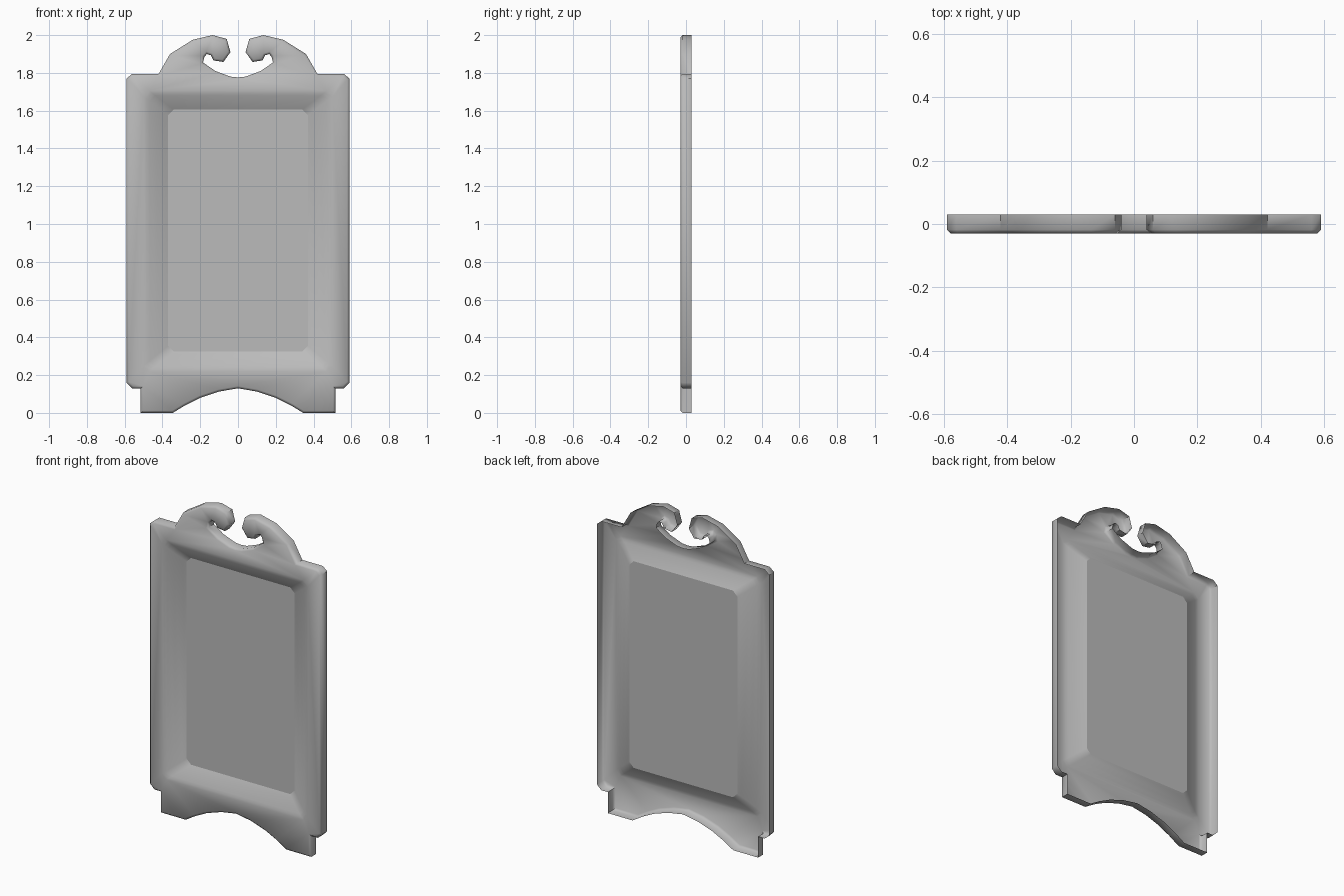
import bpy, bmesh, math
from mathutils import Vector

cube = bpy.data.objects.get("Cube")
if cube:
    bpy.data.objects.remove(cube, do_unlink=True)

FRONT, BACK = -0.03, 0.03

grey = bpy.data.materials.new("plain grey")
grey.use_nodes = True
colour = (0.5, 0.5, 0.5, 1)
grey.diffuse_color = colour
grey.node_tree.nodes["Principled BSDF"].inputs["Base Color"].default_value = colour

# Half outline of the board, counter-clockwise from bottom centre to top centre
half = [(0, .13), (.1, .113), (.2, .08), (.28, .04), (.345, .003), (.515, .003), (.515, .13),
        (.56, .13), (.59, .16), (.59, 1.77), (.56, 1.795), (.42, 1.795),
        (.36, 1.9), (.24, 1.975), (.135, 2), (.06, 1.98), (.04, 1.91),
        (.077, 1.858), (.13, 1.866), (.143, 1.893), (.165, 1.9),
        (.178, 1.885), (.185, 1.855), (.12, 1.81), (.04, 1.78), (0, 1.776)]
half[4], half[5] = (.345, 0), (.515, 0)
outline = half + [(-x, z) for x, z in reversed(half[1:-1])]


def inset(points, d):
    """Move a closed outline inward by d."""
    result = []
    for i, p in enumerate(points):
        a, b, c = Vector(points[i - 1]), Vector(p), Vector(points[(i + 1) % len(points)])
        u, v = (b - a).normalized(), (c - b).normalized()
        n1, n2 = Vector((-u.y, u.x)), Vector((-v.y, v.x))
        result.append(tuple(b + (n1 + n2) * d / max(1 + n1.dot(n2), .5)))
    return result


def clipped_rect(w, low, high, c):
    """Rectangle with clipped corners, counter-clockwise."""
    return [(w - c, low), (w, low + c), (w, high - c), (w - c, high),
            (c - w, high), (-w, high - c), (-w, low + c), (c - w, low)]


def ring(bm, points, y):
    return [bm.verts.new((x, y, z)) for x, z in points]


def bridge(bm, a, b):
    n = len(a)
    for i in range(n):
        j = (i + 1) % n
        bm.faces.new((a[i], a[j], b[j], b[i]))


def loop_edges(bm, verts):
    pairs = zip(verts, verts[1:] + verts[:1])
    return [bm.edges.get(p) or bm.edges.new(p) for p in pairs]


def finish(bm, name, angle):
    mesh = bpy.data.meshes.new(name)
    bm.to_mesh(mesh)
    bm.free()
    obj = bpy.data.objects.new(name, mesh)
    bpy.context.collection.objects.link(obj)
    mesh.materials.append(grey)
    bpy.ops.object.select_all(action='DESELECT')
    obj.select_set(True)
    bpy.context.view_layer.objects.active = obj
    bpy.ops.object.shade_smooth_by_angle(angle=math.radians(angle))
    return obj


# Frame shell: open-backed side wall, softened front edge, pierced front
bm = bmesh.new()
back = ring(bm, outline, BACK)
edge = ring(bm, outline, FRONT + .012)
front = ring(bm, inset(outline, .012), FRONT)
bridge(bm, back, edge)
bridge(bm, edge, front)

# Dished surround: depth and closeness to the panel for each step
steps = [(0, 0), (.12, .05), (.25, .16), (.55, .45), (.85, .82), (1, 1)]
dish = []
for t, depth in steps:
    shape = clipped_rect(.5 - .13 * t, .22 + .105 * t, 1.705 - .1 * t, .03)
    dish.append(ring(bm, shape, FRONT + .056 * depth))
for a, b in zip(dish, dish[1:]):
    bridge(bm, a, b)
rim = loop_edges(bm, front) + loop_edges(bm, dish[0])
bmesh.ops.triangle_fill(bm, use_beauty=True, use_dissolve=False, edges=rim, normal=(0, -1, 0))
bmesh.ops.recalc_face_normals(bm, faces=bm.faces)
if sum(f.normal.y * f.calc_area() for f in bm.faces) > 0:
    bmesh.ops.reverse_faces(bm, faces=bm.faces)
finish(bm, "frame", 50)

# Flat centre panel
bm = bmesh.new()
bm.faces.new(ring(bm, clipped_rect(.37, .325, 1.605, .03), FRONT + .056))
finish(bm, "centre_panel", 30)
